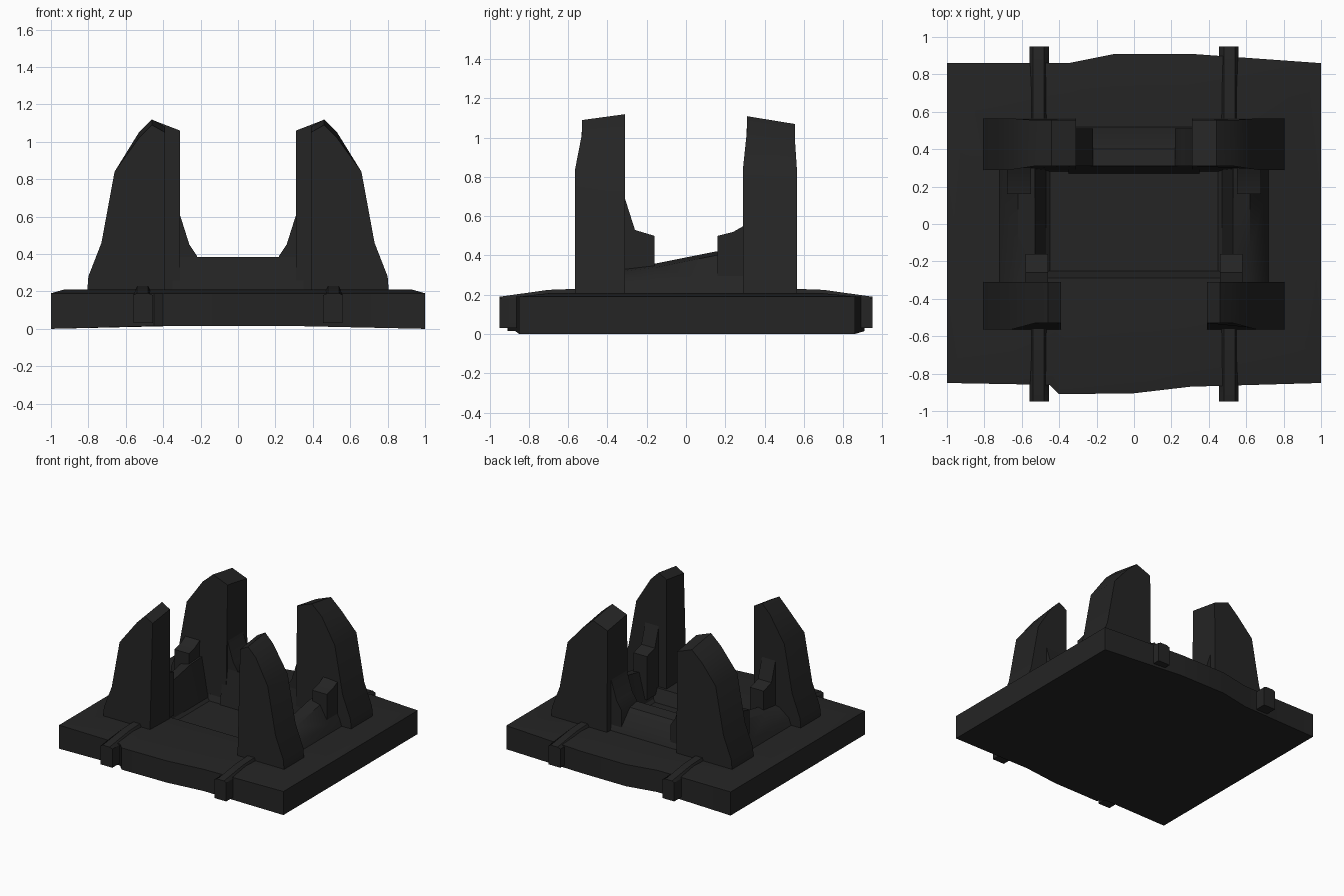
import bpy, bmesh, math

if "Cube" in bpy.data.objects:
    bpy.data.objects.remove(bpy.data.objects["Cube"])

mat = bpy.data.materials.new("charcoal_black")
mat.diffuse_color = (0.018, 0.018, 0.018, 1)
mat.use_nodes = True
mat.node_tree.nodes["Principled BSDF"].inputs["Base Color"].default_value = mat.diffuse_color


def finish(name, bm):
    bmesh.ops.recalc_face_normals(bm, faces=bm.faces)
    me = bpy.data.meshes.new(name)
    bm.to_mesh(me)
    bm.free()
    me.materials.append(mat)
    ob = bpy.data.objects.new(name, me)
    bpy.context.collection.objects.link(ob)
    bpy.ops.object.select_all(action='DESELECT')
    ob.select_set(True)
    bpy.context.view_layer.objects.active = ob
    bpy.ops.object.shade_smooth_by_angle(angle=math.radians(35))
    return ob


def loft(name, rings):
    """Skin equal-length rings of points and cap both ends."""
    bm = bmesh.new()
    vs = [[bm.verts.new(p) for p in r] for r in rings]
    n = len(vs[0])
    for a, b in zip(vs, vs[1:]):
        for i in range(n):
            j = (i + 1) % n
            bm.faces.new((a[i], a[j], b[j], b[i]))
    bm.faces.new(vs[0])
    bm.faces.new(vs[-1])
    return finish(name, bm)


def clamp(v, lo, hi):
    return max(lo, min(hi, v))


# Base slab: bulging outline, raised plateau and shallow central pit
outline = [(-1, -.85), (-.45, -.86), (-.4, -.91), (0, -.905), (.3, -.87), (1, -.85),
           (1, .86), (.3, .91), (-.1, .91), (-.35, .86), (-1, .86)]
loft("base_slab", [
    [(x, y, 0 if abs(x) == 1 else .015) for x, y in outline],
    [(x, y, .19) for x, y in outline],
    [(x * .93, clamp(y, -.68, .68), .21) for x, y in outline],
    [(clamp(x, -.56, .56), clamp(y, -.29, .32), .2) for x, y in outline],
    [(clamp(x, -.45, .45), clamp(y, -.25, .28), .1) for x, y in outline],
])

front_profile = [(.39, .15), (.39, 1.08), (.46, 1.12), (.53, 1.05),
                 (.66, .84), (.73, .46), (.80, .28), (.81, .15)]
back_profile = [(.31, .15), (.31, 1.06), (.44, 1.11), (.53, 1.03),
                (.66, .84), (.73, .46), (.80, .28), (.81, .15)]

for side, s in (("left", -1), ("right", 1)):
    # Tapered corner towers
    loft("front_tower_" + side, [
        [(s * x, -.31, z) for x, z in front_profile],
        [(s * x, -.565 if z < .9 else -.53, z - (.03 if z > .9 else 0)) for x, z in front_profile]])
    loft("back_tower_" + side, [
        [(s * x, .29 if z < .9 else .31, z) for x, z in back_profile],
        [(s * x, .565 if z < .9 else .555, z - (.04 if z > .9 else 0)) for x, z in back_profile]])

    # Stepped shoulder between back tower and back wall
    prof = [(.22, .15), (.22, .39), (.26, .45), (.32, .64), (.34, .15)]
    loft("back_shoulder_" + side, [[(s * x, y, z) for x, z in prof] for y in (.31, .51)])

    # Side shoulders next to the towers
    prof = [(-.33, .15), (-.33, .75), (-.26, .53), (-.16, .5), (-.16, .15)]
    loft("front_side_shoulder_" + side, [
        [(s * x, y, z) for y, z in prof] for x in (.46, .58)])
    prof = [(.31, .15), (.31, .56), (.24, .52), (.16, .5), (.16, .15)]
    loft("back_side_shoulder_" + side, [
        [(s * x, y, z) for y, z in prof] for x in (.55, .68)])

    # Low side wall with a sloping top
    loft("side_wall_" + side, [
        [(s * x, y, z) for x, z in ((.47, .12), (.53, h), (.62, h - .02), (.7, .26), (.74, .15))]
        for y, h in ((-.32, .34), (-.15, .36), (.15, .42), (.32, .43))])

    # Small tabs sticking out of the base front and back
    for end, f in (("front", -1), ("back", 1)):
        loft("%s_tab_%s" % (end, side), [
            [(s * x, f * y, z) for x, z in ((.455, .03), (.455, .18), (.48, top), (.54, top), (.56, .18), (.56, .03))]
            for y, top in ((.56, .23), (.7, .225), (.95, .19))])

# Low wall across the back
loft("back_wall", [
    [(x, y, z) for y, z in ((.27, .1), (.31, .385), (.4, .37), (.51, .25), (.53, .15))]
    for x in (-.35, .35)])
